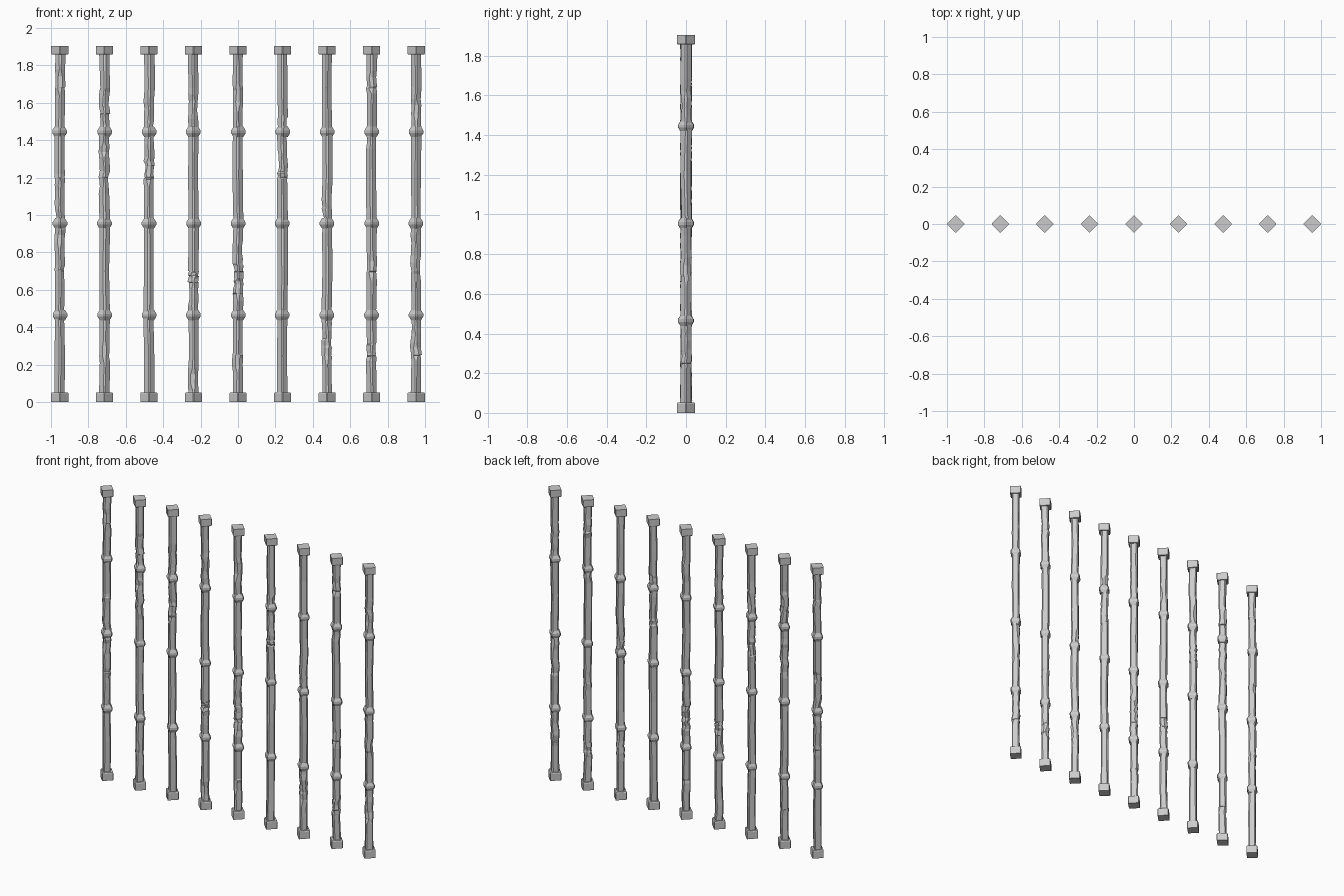
import bpy, bmesh, math, random
from mathutils import Vector

if "Cube" in bpy.data.objects:
    bpy.data.objects.remove(bpy.data.objects["Cube"])

random.seed(7)
HEIGHT = 1.905
COUNT, STEP = 9, 0.238
KNOTS = (0.465, 0.955, 1.445)
# worn spots on the front edge of each bar: (height, half length)
FRONT_CHIPS = [
    [(1.71, .07), (0.87, .05)], [(1.35, .04), (0.27, .06)], [(1.23, .08)],
    [(0.68, .02), (0.12, .06)], [(1.63, .08), (0.60, .06), (0.21, .05)],
    [(1.22, .03)], [(0.27, .07)], [(1.71, .06), (0.72, .07)],
    [(1.56, .06), (0.27, .05)],
]


def section(r, cuts):
    """Diamond outline with its four corners (right, back, left, front) cut off."""
    pts = []
    for k, c in enumerate(cuts):
        a = k * math.pi / 2
        d = Vector((math.cos(a), math.sin(a), 0))
        t = Vector((-math.sin(a), math.cos(a), 0))
        pts += [d * (r - c) - t * c, d * (r - c) + t * c]
    return pts


def loft(name, x, levels):
    """Closed solid through levels of (z, radius, corner cuts, x shift, y shift)."""
    bm = bmesh.new()
    loops = []
    for z, r, cuts, dx, dy in levels:
        loops.append([bm.verts.new(p + Vector((dx, dy, z))) for p in section(r, cuts)])
    for a, b in zip(loops, loops[1:]):
        for i in range(8):
            j = (i + 1) % 8
            bm.faces.new((a[i], a[j], b[j], b[i]))
    bm.faces.new(loops[0][::-1])
    bm.faces.new(loops[-1])
    mesh = bpy.data.meshes.new(name)
    bm.to_mesh(mesh)
    bm.free()
    ob = bpy.data.objects.new(name, mesh)
    ob.location.x = x
    bpy.context.collection.objects.link(ob)


def shaft_levels(chips):
    """Slightly crooked shaft; chips are (corner, z, half length)."""
    zs = {0.04, HEIGHT - 0.04, *KNOTS, 0.25, 0.7, 1.2, 1.68}
    for _, z, h in chips:
        zs |= {z - h, z - h * .35, z + h * .45, z + h}
    levels = []
    for z in sorted(zs):
        cuts = [0.005 + random.uniform(-.0015, .002) for _ in range(4)]
        for corner, cz, h in chips:
            if abs(z - cz) < h * .9:
                cuts[corner] = random.uniform(.009, .013)
        levels.append((z, 0.032 + random.uniform(-.001, .001), cuts,
                       random.uniform(-.003, .003), random.uniform(-.003, .003)))
    return levels


for i in range(COUNT):
    x = (i - (COUNT - 1) / 2) * STEP
    # shaft with worn edges on all sides
    chips = [(3, z, h) for z, h in FRONT_CHIPS[i]]
    for corner in (0, 1, 2):
        chips.append((corner, random.uniform(.2, 1.7), random.uniform(.04, .08)))
    loft(f"bar_shaft_{i}", x, shaft_levels(chips))
    # square end blocks
    for label, z0, z1, s in (("foot", 0, .052, 1), ("head", HEIGHT, HEIGHT - .048, -1)):
        prof = [(z0, .048), (z1 - s * .006, .048), (z1, .044)]
        lv = [(z, r, [.0015] * 4, 0, 0) for z, r in prof]
        loft(f"bar_{label}_{i}", x, lv[::s])
    # knuckle rings
    for k, z in enumerate(KNOTS):
        prof = [(-.028, .030), (-.007, .043), (.007, .043), (.028, .030)]
        dx, dy = random.uniform(-.002, .002), random.uniform(-.002, .002)
        loft(f"bar_ring_{i}_{k}", x,
             [(z + dz, r, [.004] * 4, dx, dy) for dz, r in prof])
